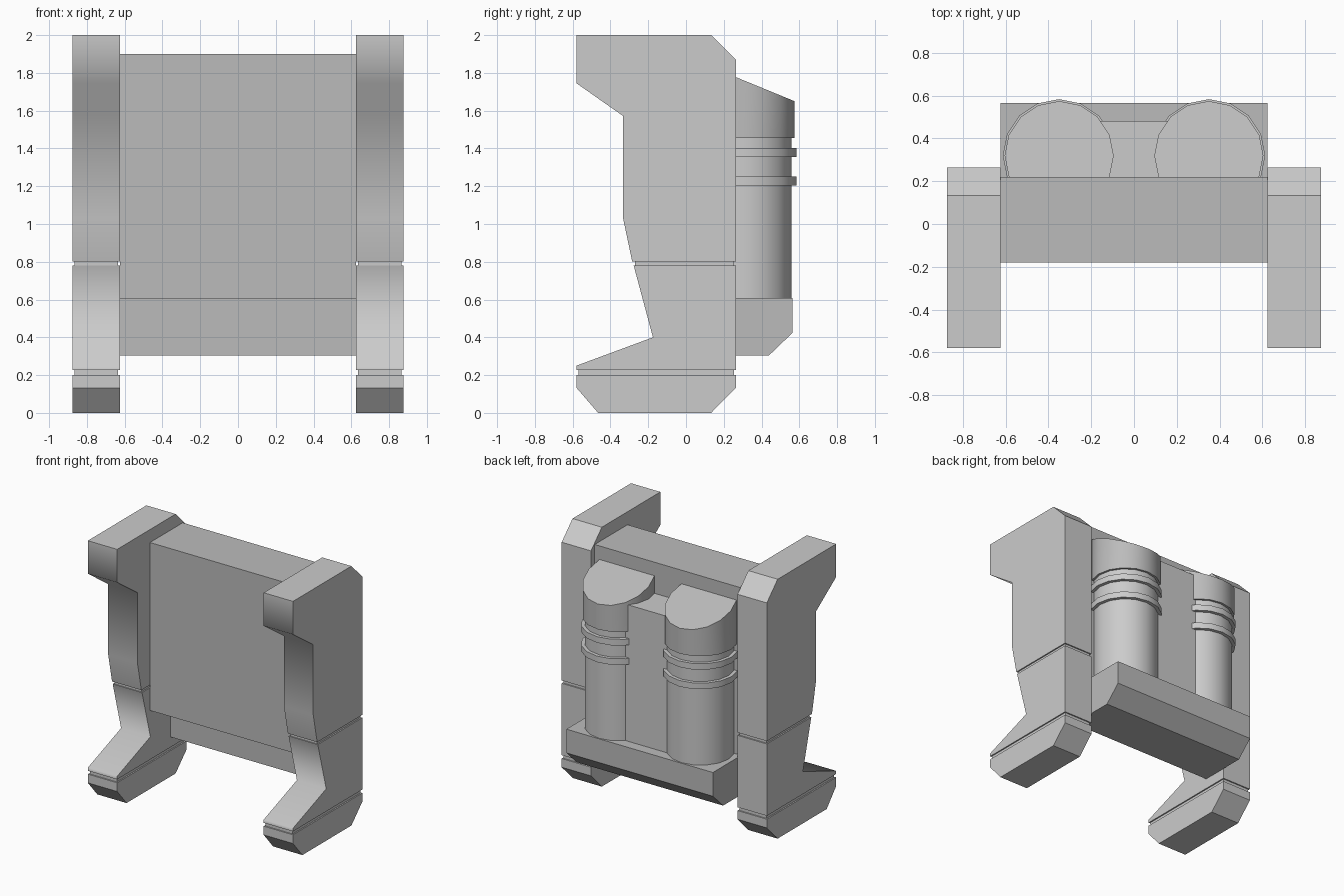
import bpy, bmesh, math

if "Cube" in bpy.data.objects:
    bpy.data.objects.remove(bpy.data.objects["Cube"])

dark = bpy.data.materials.new("dark_grey")
dark.diffuse_color = (0.5, 0.5, 0.5, 1)
dark.use_nodes = True
dark.node_tree.nodes["Principled BSDF"].inputs["Base Color"].default_value = dark.diffuse_color


def finish(bm, name, mat=None):
    bmesh.ops.recalc_face_normals(bm, faces=bm.faces[:])
    me = bpy.data.meshes.new(name)
    bm.to_mesh(me)
    bm.free()
    ob = bpy.data.objects.new(name, me)
    bpy.context.collection.objects.link(ob)
    if mat:
        me.materials.append(mat)
    return ob


def extrude_profile(name, pts, x0, x1, soft=(), mat=None):
    """Extrude a (y, z) profile along x; corners listed in soft shade smoothly."""
    bm = bmesh.new()
    a = [bm.verts.new((x0, y, z)) for y, z in pts]
    b = [bm.verts.new((x1, y, z)) for y, z in pts]
    n = len(pts)
    bm.faces.new(a)
    bm.faces.new(b[::-1])
    for i in range(n):
        j = (i + 1) % n
        bm.faces.new((a[i], a[j], b[j], b[i]))
    for f in bm.faces:
        f.smooth = True
    for e in bm.edges:
        e.smooth = False
    for i in soft:
        bm.edges.get((a[i], b[i])).smooth = True
    return finish(bm, name, mat)


def rect(y0, y1, z0, z1):
    return [(y0, z0), (y1, z0), (y1, z1), (y0, z1)]


def cylinder(name, x, y, r, z0, z1, slope=0.0, mat=None):
    """16-sided upright cylinder; slope tilts the top down towards the back."""
    bm = bmesh.new()
    bmesh.ops.create_cone(bm, cap_ends=True, segments=16, radius1=r, radius2=r, depth=1)
    for v in bm.verts:
        top = v.co.z > 0
        v.co.z = z1 + slope * (r - v.co.y) if top else z0
        v.co.x += x
        v.co.y += y
    for f in bm.faces:
        f.smooth = len(f.verts) == 4
    for e in bm.edges:
        e.smooth = all(len(f.verts) == 4 for f in e.link_faces)
    return finish(bm, name, mat)


# Side frame profiles (y, z)
upper = [(-0.58, 2), (-0.58, 1.745), (-0.333, 1.572), (-0.333, 1.03), (-0.285, 0.802),
         (0.265, 0.802), (0.265, 1.868), (0.133, 2)]
middle = [(-0.277, 0.78), (-0.175, 0.4), (-0.58, 0.25), (-0.58, 0.226),
          (0.265, 0.226), (0.265, 0.78)]
foot = [(-0.58, 0.2), (-0.58, 0.133), (-0.465, 0), (0.133, 0), (0.265, 0.133), (0.265, 0.2)]

for side, s in (("left", -1), ("right", 1)):
    # Side frame in three blocks separated by recessed seams
    x0, x1 = s * 0.625, s * 0.875
    extrude_profile(side + "_frame_upper", upper, x0, x1, (1, 2, 3))
    extrude_profile(side + "_frame_middle", middle, x0, x1, (1, 2))
    extrude_profile(side + "_frame_foot", foot, x0, x1)
    i0, i1 = s * 0.635, s * 0.865
    extrude_profile(side + "_upper_seam", rect(-0.27, 0.255, 0.77, 0.81), i0, i1)
    extrude_profile(side + "_lower_seam", rect(-0.57, 0.255, 0.19, 0.236), i0, i1)

    # Tank with two bands and a slanted cap
    cx, cy = s * 0.35, 0.32
    cylinder(side + "_tank", cx, cy, 0.238, 0.6, 1.47)
    for k, z in enumerate((1.205, 1.355)):
        cylinder(f"{side}_tank_band_{k + 1}", cx, cy, 0.264, z, z + 0.047)
    cylinder(side + "_tank_cap", cx, cy, 0.255, 1.455, 1.65, 0.41, dark)

# Main panel, lower tray and the block between the tanks
extrude_profile("main_panel", rect(-0.18, 0.22, 0.605, 1.9), -0.625, 0.625, mat=dark)
extrude_profile("lower_tray", [(0.07, 0.305), (0.44, 0.305), (0.565, 0.425),
                               (0.565, 0.608), (0.07, 0.608)], -0.625, 0.625, mat=dark)
extrude_profile("tank_divider", rect(0.2, 0.482, 0.6, 1.66), -0.25, 0.25)
